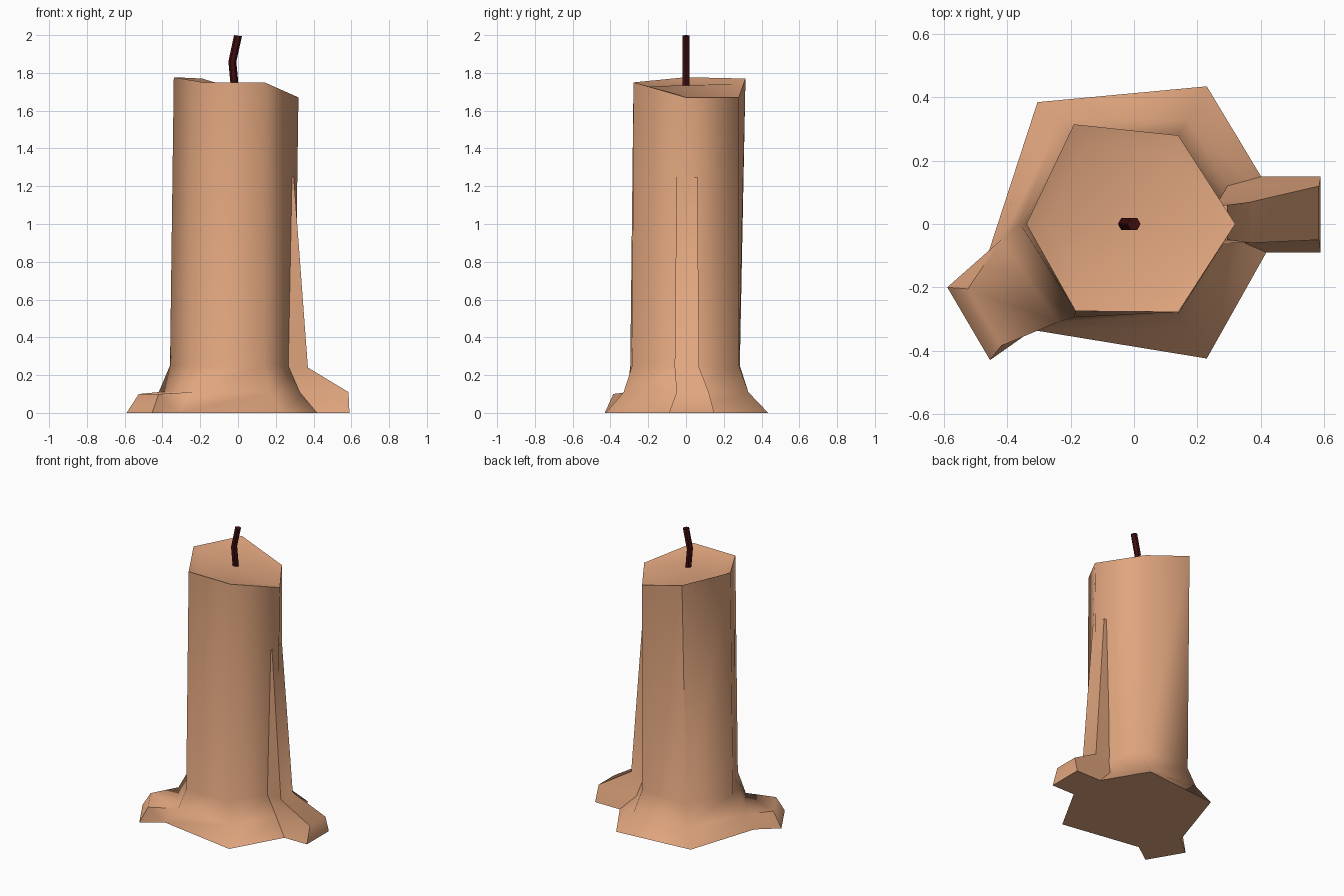
import bpy, bmesh, math

if "Cube" in bpy.data.objects:
    bpy.data.objects.remove(bpy.data.objects["Cube"])


def material(name, rgb):
    m = bpy.data.materials.new(name)
    m.diffuse_color = (*rgb, 1)
    m.use_nodes = True
    m.node_tree.nodes["Principled BSDF"].inputs["Base Color"].default_value = m.diffuse_color
    return m


wax = material("wax", (0.75, 0.38, 0.21))
char = material("charred_wick", (0.05, 0.004, 0.005))


def loft(bm, rings, skip=()):
    """Join rings of equal length with quads; skip holds (ring, side) gaps."""
    for r, (a, b) in enumerate(zip(rings, rings[1:])):
        n = len(a)
        for i in range(n):
            j = (i + 1) % n
            if (r, i) not in skip:
                bm.faces.new((a[i], a[j], b[j], b[i]))


def finish(bm, name, mat, angle):
    bmesh.ops.recalc_face_normals(bm, faces=bm.faces[:])
    me = bpy.data.meshes.new(name)
    bm.to_mesh(me)
    bm.free()
    me.materials.append(mat)
    ob = bpy.data.objects.new(name, me)
    bpy.context.collection.objects.link(ob)
    bpy.ops.object.select_all(action='DESELECT')
    ob.select_set(True)
    bpy.context.view_layer.objects.active = ob
    bpy.ops.object.shade_smooth_by_angle(angle=math.radians(angle))
    return ob


# Candle body: flared six-sided column with an uneven, hollowed top
bm = bmesh.new()
base = [(.48, .02), (.23, .435), (-.305, .385), (-.46, -.09), (-.32, -.335), (.23, -.425)]
flare = [(.36, .01), (.17, .33), (-.23, .33), (-.42, -.05), (-.24, -.31), (.17, -.33)]
shaft = [(.30, 0), (.14, .28), (-.20, .285), (-.36, 0), (-.19, -.295), (.14, -.285)]
rim = [(.32, 0), (.14, .28), (-.19, .315), (-.34, 0), (-.185, -.275), (.14, -.278)]
rim_z = [1.67, 1.67, 1.77, 1.777, 1.75, 1.75]
rings = [[bm.verts.new((x, y, z)) for x, y in pts]
         for pts, z in ((base, 0), (flare, .11), (shaft, .25))]
rings.append([bm.verts.new((x, y, z)) for (x, y), z in zip(rim, rim_z)])
rings.append([bm.verts.new((x * .8, y * .8, z * .65 + 1.735 * .35 - .018))
              for (x, y), z in zip(rim, rim_z)])
loft(bm, rings, skip={(0, 3)})
center = bm.verts.new((-.01, 0, 1.735))
for i in range(6):
    bm.faces.new((rings[-1][i], rings[-1][(i + 1) % 6], center))
bm.faces.new(rings[0][::-1])

# Wax foot drawn out of the open side of the flare
start = [rings[0][3], rings[0][4], rings[1][4], rings[1][3]]
end = [bm.verts.new(p) for p in ((-.59, -.2, 0), (-.455, -.43, 0),
                                 (-.42, -.385, .1), (-.525, -.205, .1))]
loft(bm, [start, end])
bm.faces.new(end)
finish(bm, "candle_body", wax, 65)

# Long drip running down the right side and out over the ground
bm = bmesh.new()
rows = [(1.25, .295, -.05, .06), (.24, .37, -.06, .07),
        (.11, .585, -.05, .12), (0, .59, -.09, .15)]
rings = [[bm.verts.new(p) for p in ((.2, y0, z), (x, y0, z), (x, y1, z), (.2, y1, z))]
         for z, x, y0, y1 in rows]
loft(bm, rings)
bm.faces.new(rings[0])
bm.faces.new(rings[-1])
finish(bm, "wax_drip", wax, 60)

# Bent wick
bm = bmesh.new()
rings = [[bm.verts.new((x + .021 * math.cos(k * math.pi / 3),
                        .021 * math.sin(k * math.pi / 3),
                        z + dz * math.cos(k * math.pi / 3))) for k in range(6)]
         for x, z, dz in ((-.015, 1.70, 0), (-.03, 1.86, 0), (0, 1.997, -.003))]
loft(bm, rings)
bm.faces.new(rings[0])
bm.faces.new(rings[-1])
finish(bm, "wick", char, 50)
